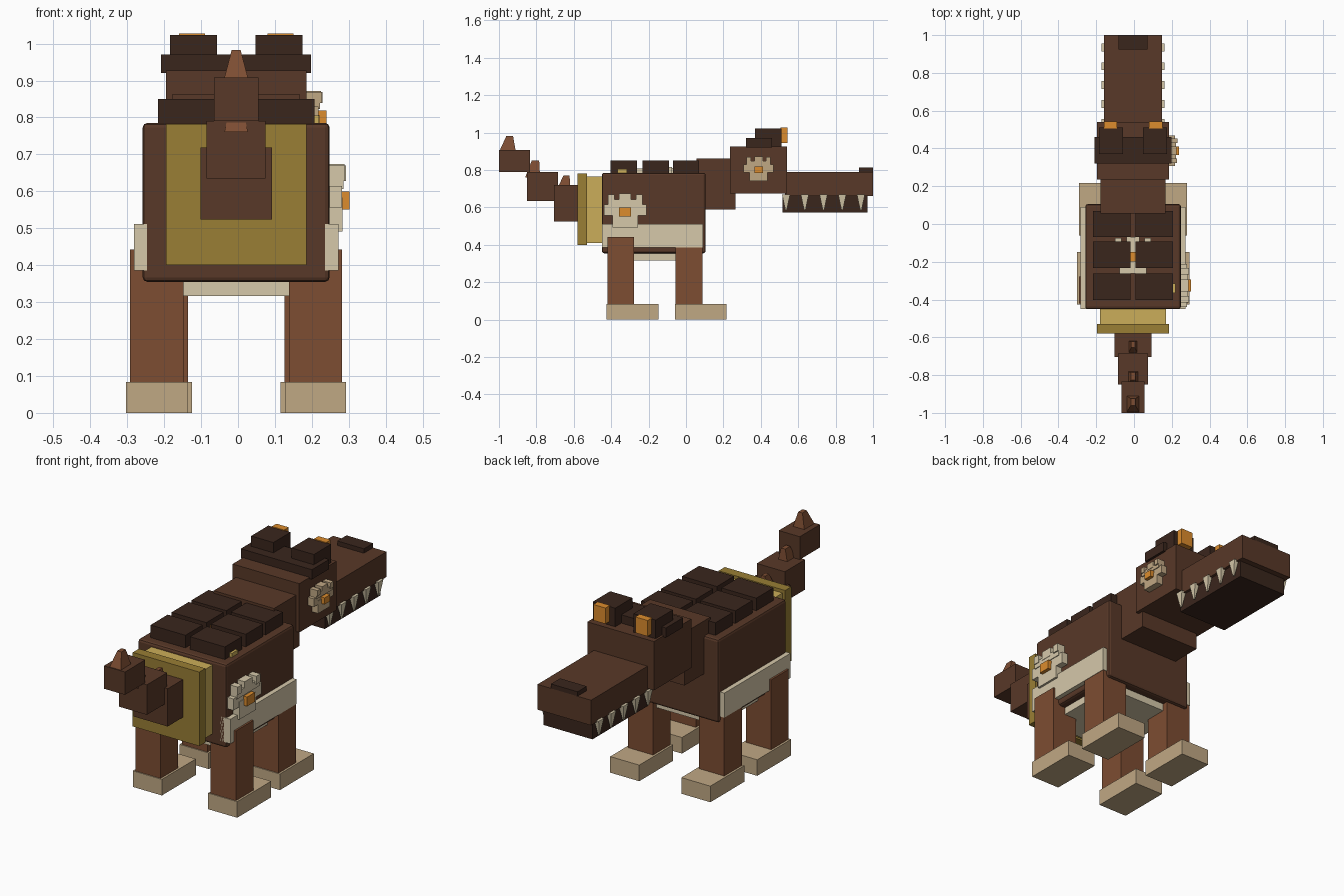
import bpy, bmesh
from mathutils import Vector

if "Cube" in bpy.data.objects:
    bpy.data.objects.remove(bpy.data.objects["Cube"])

CX = -0.005  # plane of symmetry


def mat(name, r, g, b):
    m = bpy.data.materials.new(name)
    m.diffuse_color = (r, g, b, 1)
    m.use_nodes = True
    m.node_tree.nodes["Principled BSDF"].inputs["Base Color"].default_value = m.diffuse_color
    return m


BROWN = mat("brown", .098, .040, .021)
DARK = mat("dark_brown", .042, .019, .012)
LEG = mat("leg_brown", .205, .074, .032)
TAN = mat("tan", .527, .392, .231)
CREAM = mat("cream", .67, .58, .40)
GOLD = mat("gold", .60, .42, .10)
OLIVE = mat("dark_gold", .32, .21, .035)
ORANGE = mat("orange", .716, .262, .026)


def finish(name, bm, m):
    bmesh.ops.recalc_face_normals(bm, faces=bm.faces)
    me = bpy.data.meshes.new(name)
    bm.to_mesh(me)
    bm.free()
    me.materials.append(m)
    ob = bpy.data.objects.new(name, me)
    bpy.context.collection.objects.link(ob)
    return ob


def add_box(bm, x, y, z):
    vs = bmesh.ops.create_cube(bm, size=1)["verts"]
    for v in vs:
        v.co = Vector([(r[0] + r[1]) / 2 + c * (r[1] - r[0]) for r, c in zip((x, y, z), v.co)])


def box(name, x, y, z, m, bevel=0):
    bm = bmesh.new()
    add_box(bm, x, y, z)
    ob = finish(name, bm, m)
    if bevel:
        b = ob.modifiers.new("bevel", 'BEVEL')
        b.width, b.segments = bevel, 2
    return ob


def mid(half):
    return (CX - half, CX + half)


def taper(name, base, top, m):
    """Frustum between two rectangles given as (x half, y range, z), about x = CX + offset."""
    bm = bmesh.new()
    rings = []
    for off, hx, (y0, y1), z in (base, top):
        x0, x1 = CX + off - hx, CX + off + hx
        rings.append([bm.verts.new(p) for p in ((x0, y0, z), (x1, y0, z), (x1, y1, z), (x0, y1, z))])
    a, b = rings
    bm.faces.new(a)
    bm.faces.new(b)
    for i in range(4):
        bm.faces.new((a[i], a[i - 1], b[i - 1], b[i]))
    return finish(name, bm, m)


# Torso, belly and flank plates
box("torso", mid(.253), (-.45, .105), (.355, .785), BROWN, .012)
box("belly_plate", mid(.213), (-.40, .06), (.317, .37), CREAM)
for s in (-1, 1):
    box("flank_plate", sorted((CX + s * .22, CX + s * .277)), (-.45, .09), (.385, .512), CREAM)

# Legs and feet
for tag, cx, y0 in (("tail_end", .215, -.42), ("head_end", .203, -.055)):
    for s in (-1, 1):
        c = CX + s * cx
        box(tag + "_leg", (c - .072, c + .072), (y0, y0 + .143), (.07, .443), LEG)
        box(tag + "_foot", (c - .083, c + .083), (y0 - .005, y0 + .272), (0, .083), TAN)

# Back armour plates in a 2 x 3 grid
for y in (0.0, -.162, -.333):
    for s in (-1, 1):
        box("back_plate", sorted((CX + s * .013, CX + s * .212)), (y - .07, y + .07), (.78, .85), DARK)
box("back_stud", (.19, .22), (-.365, -.315), (.775, .805), GOLD)

# Rump collar
box("collar_inner", mid(.175), (-.535, -.44), (.41, .765), GOLD)
box("collar_outer", mid(.19), (-.58, -.53), (.40, .782), OLIVE)

# Tail segments
box("tail_base", mid(.097), (-.705, -.56), (.524, .719), BROWN)
box("tail_middle", mid(.08), (-.85, -.685), (.635, .79), BROWN)
box("tail_tip", mid(.06), (-1.0, -.835), (.79, .908), BROWN)

# Tail spikes
taper("tail_spike", (0, .034, (-.998, -.91), .90), (0, .012, (-.96, -.925), .983), LEG)
taper("tail_spike", (0, .032, (-.86, -.78), .76), (0, .012, (-.825, -.785), .85), LEG)
taper("tail_spike", (0, .026, (-.688, -.62), .70), (0, .01, (-.655, -.622), .772), LEG)

# Neck and head
box("neck", mid(.172), (.055, .265), (.59, .863), BROWN)
box("head", mid(.19), (.235, .54), (.675, .927), BROWN)
box("snout", mid(.153), (.53, 1.0), (.66, .79), BROWN)
box("lower_jaw", mid(.14), (.515, .97), (.573, .665), DARK)
box("nose", mid(.076), (.925, 1.0), (.785, .813), DARK)
box("brow", mid(.203), (.32, .46), (.92, .97), DARK)
for s in (-1, 1):
    box("eye_hood", sorted((CX + s * .052, CX + s * .179)), (.37, .51), (.92, 1.023), DARK)
    box("eye", sorted((CX + s * .085, CX + s * .155)), (.505, .542), (.945, 1.027), ORANGE)
    # Teeth along each side of the jaw
    for i in range(5):
        y = .535 + .1 * i
        taper("tooth", (s * .153, .013, (y - .021, y + .021), .668),
              (s * .153, .003, (y - .004, y + .004), .587), CREAM)


# Blocky ornament: stepped cream plate with an orange centre
def ornament(name, place, w, depth, m):
    parts = [(-.5, .5, -.12, .14), (-.3, .3, -.4, 0), (-.4, .4, .1, .26),
             (-.14, .14, .2, .4), (-.4, -.25, .2, .38), (.25, .4, .2, .38)]
    bm = bmesh.new()
    for i, (u0, u1, v0, v1) in enumerate(parts):
        d = depth * (.75 + .05 * i)
        add_box(bm, *place((u0 * w, u1 * w), (v0 * w, v1 * w), (-.01, d)))
    finish(name + "_plate", bm, m)
    box(name + "_gem", *place((-.14 * w, .14 * w), (-.14 * w, .07 * w), (0, depth + .01)), ORANGE)


def side_at(x, y, z):
    sh = lambda r, o: (r[0] + o, r[1] + o)
    return lambda u, v, d: (sh(d, x), sh(u, y), sh(v, z))


def top_at(x, y, z):
    sh = lambda r, o: (r[0] + o, r[1] + o)
    return lambda u, v, d: (sh(u, x), sh(v, y), sh(d, z))


ornament("hip_ornament", side_at(.25, -.325, .583), .228, .042, CREAM)
ornament("cheek_ornament", side_at(.185, .388, .807), .162, .044, TAN)
ornament("back_ornament", top_at(CX, -.165, .785), .24, .03, CREAM)
